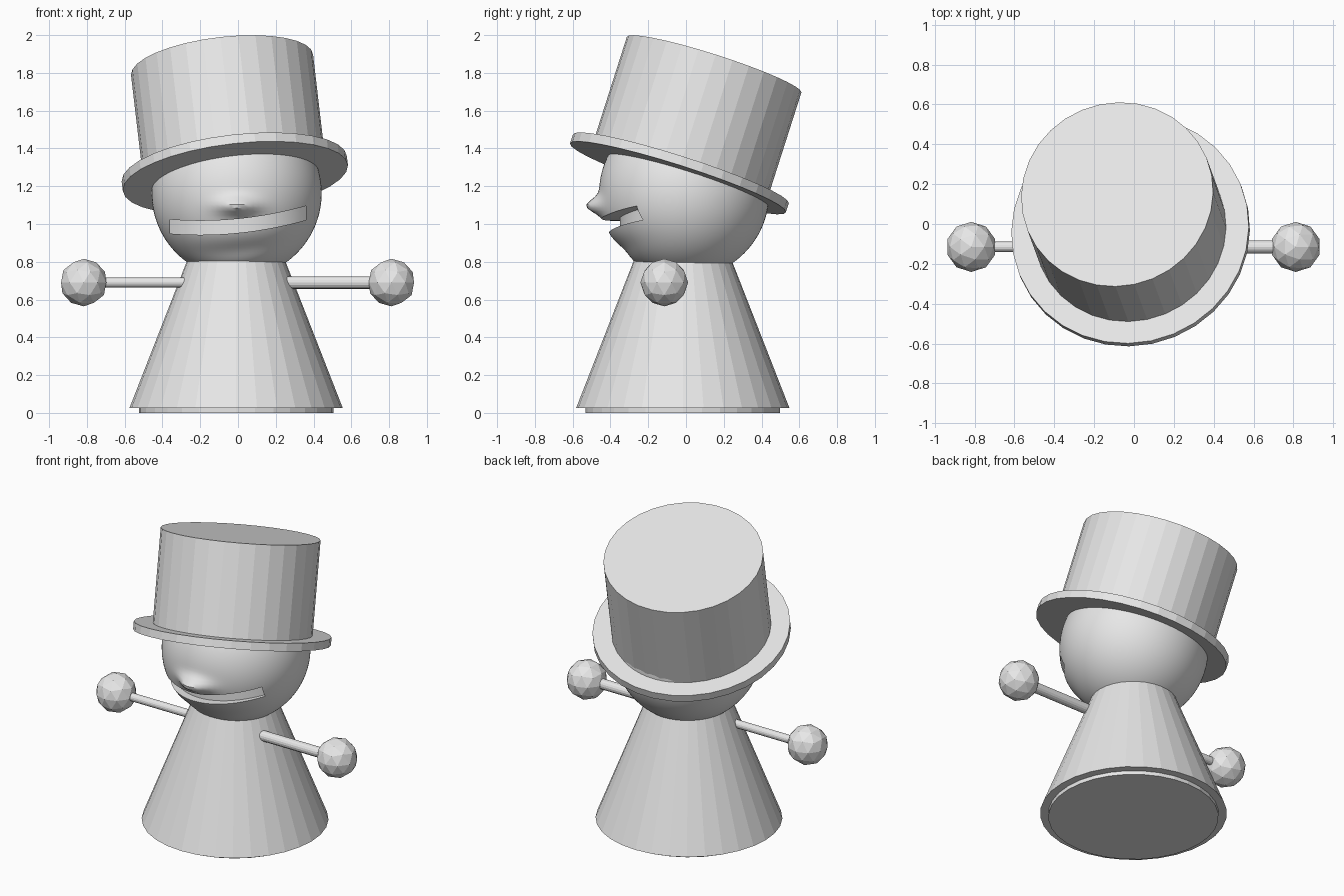
import bpy, bmesh, math
from mathutils import Vector, Matrix

if "Cube" in bpy.data.objects:
    bpy.data.objects.remove(bpy.data.objects["Cube"])

grey = bpy.data.materials.new("plain grey")
grey.diffuse_color = (0.8, 0.8, 0.8, 1)
grey.use_nodes = True
grey.node_tree.nodes["Principled BSDF"].inputs["Base Color"].default_value = grey.diffuse_color


def make(name, bm, matrix=None):
    if matrix:
        bm.transform(matrix)
    bmesh.ops.recalc_face_normals(bm, faces=bm.faces)
    me = bpy.data.meshes.new(name)
    bm.to_mesh(me)
    bm.free()
    me.materials.append(grey)
    ob = bpy.data.objects.new(name, me)
    bpy.context.collection.objects.link(ob)
    return ob


def lathe(name, profile, sides, matrix):
    """Closed solid of revolution from (radius, height) pairs."""
    bm = bmesh.new()
    rings = [[bm.verts.new((r * math.cos(2 * math.pi * i / sides),
                            r * math.sin(2 * math.pi * i / sides), z))
              for i in range(sides)] for r, z in profile]
    for a, b in zip(rings, rings[1:]):
        for i in range(sides):
            j = (i + 1) % sides
            bm.faces.new((a[i], a[j], b[j], b[i]))
    bm.faces.new(rings[0][::-1])
    bm.faces.new(rings[-1])
    return make(name, bm, matrix)


# Conical body with a recessed foot
lathe("body", [(0.515, 0), (0.515, 0.025), (0.565, 0.025), (0.26, 0.805)], 32,
      Matrix.Translation((-0.01, -0.017, 0)))

# Tilted top hat: brim and crown in one profile
brim_mid = Vector((-0.017, -0.035, 1.268))
axis = Vector((-0.068, 0.185, 0.579))
tilt = Vector((0, 0, 1)).rotation_difference(axis).to_matrix().to_4x4()
lathe("hat", [(0.6, -0.025), (0.6, 0.025), (0.485, 0.025), (0.485, axis.length - 0.004)],
      32, Matrix.Translation(brim_mid) @ tilt)

# Arms and faceted hands
for side, radius, hand_x in ((-1, 0.026, 0.817), (1, 0.033, 0.812)):
    label = "right" if side > 0 else "left"
    start = Matrix.Translation((side * 0.25, -0.115, 0.69))
    lathe(label + "_arm", [(radius, 0), (radius, 0.5)], 16,
          start @ Matrix.Rotation(side * math.pi / 2, 4, 'Y'))
    bm = bmesh.new()
    bmesh.ops.create_icosphere(bm, subdivisions=2, radius=0.126)
    make(label + "_hand", bm, Matrix.Translation((side * hand_x, -0.115, 0.69)))

# Head: smooth sphere with a pointed nose and a soft lower lip
centre = Vector((-0.007, -0.01, 1.163))
R = 0.45


def mouth_z(x):
    return 0.99 + 0.1 * x + 0.25 * x * x


def bump(d, s):
    return math.exp(-(d / s) ** 2)


bm = bmesh.new()
bmesh.ops.create_uvsphere(bm, u_segments=96, v_segments=72, radius=R)
bm.transform(Matrix.Translation(centre))
for v in bm.verts:
    if v.co.y < 0:
        x, z = v.co.x, v.co.z
        dz = z - 1.095
        v.co.y -= 0.075 * bump(x, 0.1) * bump(dz, 0.045)
        below = z - mouth_z(x) + 0.13
        v.co.y += 0.02 * bump(x, 0.25) * bump(below, 0.05)
head = make("head", bm)

# Mouth slot cutter: a curved strip following the face
bm = bmesh.new()
stations = []
for i in range(25):
    x = -0.36 + 0.72 * i / 24
    z = mouth_z(x)
    face_y = centre.y - math.sqrt(max(R * R - (x - centre.x) ** 2 - (z - centre.z) ** 2, 0))
    stations.append([bm.verts.new((x, y, z + h)) for y, h in
                     ((-0.7, -0.037), (face_y + 0.075, -0.037),
                      (face_y + 0.075, 0.037), (-0.7, 0.037))])
for a, b in zip(stations, stations[1:]):
    for k in range(4):
        n = (k + 1) % 4
        bm.faces.new((a[k], a[n], b[n], b[k]))
bm.faces.new(stations[0])
bm.faces.new(stations[-1])
cutter = make("mouth_cutter", bm)
cutter.hide_render = True

mod = head.modifiers.new("mouth", 'BOOLEAN')
mod.operation = 'DIFFERENCE'
mod.solver = 'EXACT'
mod.object = cutter
bpy.context.view_layer.objects.active = head
head.select_set(True)
bpy.ops.object.modifier_apply(modifier=mod.name)
bpy.data.objects.remove(cutter)
bpy.ops.object.shade_smooth_by_angle(angle=math.radians(40))
